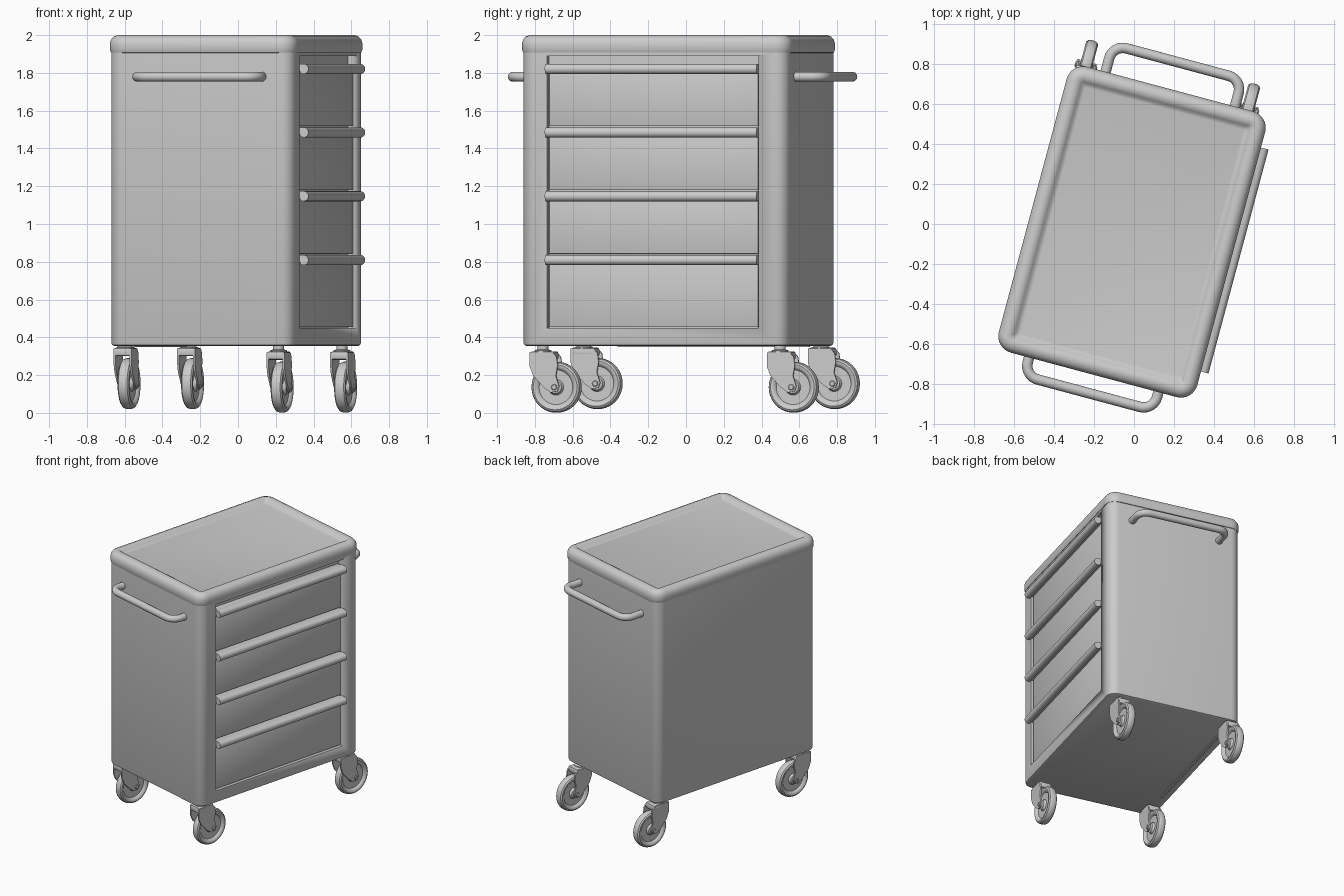
import bpy, bmesh, math
from mathutils import Matrix, Vector

if "Cube" in bpy.data.objects:
    bpy.data.objects.remove(bpy.data.objects["Cube"])

# whole cart is turned slightly about the vertical axis
PLACE = Matrix.Translation((-0.01, -0.04, 0)) @ Matrix.Rotation(math.radians(-15), 4, 'Z')

grey = bpy.data.materials.new("light_grey")
grey.diffuse_color = (0.6, 0.6, 0.6, 1)
grey.use_nodes = True
grey.node_tree.nodes["Principled BSDF"].inputs["Base Color"].default_value = grey.diffuse_color


def finish(name, bm, angle=35):
    bmesh.ops.recalc_face_normals(bm, faces=bm.faces)
    me = bpy.data.meshes.new(name)
    bm.to_mesh(me)
    bm.free()
    ob = bpy.data.objects.new(name, me)
    bpy.context.collection.objects.link(ob)
    ob.matrix_world = PLACE
    me.materials.append(grey)
    bpy.ops.object.select_all(action='DESELECT')
    ob.select_set(True)
    bpy.context.view_layer.objects.active = ob
    bpy.ops.object.shade_smooth_by_angle(angle=math.radians(angle))
    return ob


def skin(bm, rings, closed=False):
    """Bridge rings of points; cap both ends unless closed."""
    vs = [[bm.verts.new(p) for p in r] for r in rings]
    n = len(vs[0])
    pairs = list(zip(vs, vs[1:])) + ([(vs[-1], vs[0])] if closed else [])
    for a, b in pairs:
        for i in range(n):
            j = (i + 1) % n
            bm.faces.new((a[i], a[j], b[j], b[i]))
    if not closed:
        bm.faces.new(vs[0])
        bm.faces.new(vs[-1])


def rounded_ring(a, b, r, z, steps=8):
    pts = []
    for k, (sx, sy) in enumerate(((1, 1), (-1, 1), (-1, -1), (1, -1))):
        for i in range(steps + 1):
            t = math.pi / 2 * (k + i / steps)
            pts.append((sx * (a - r) + r * math.cos(t), sy * (b - r) + r * math.sin(t), z))
    return pts


def loft(name, a, b, r, profile):
    bm = bmesh.new()
    skin(bm, [rounded_ring(a - d, b - d, max(r - d, 0.015), z) for d, z in profile])
    return finish(name, bm)


def box(name, lo, hi, bevel=0.0):
    bm = bmesh.new()
    bmesh.ops.create_cube(bm, size=1)
    for v in bm.verts:
        v.co = [(l + h) / 2 + c * (h - l) for l, h, c in zip(lo, hi, v.co)]
    if bevel:
        bmesh.ops.bevel(bm, geom=bm.edges[:], offset=bevel, segments=2, affect='EDGES', profile=0.5)
    return finish(name, bm)


def lathe_x(name, center, profile, closed=False, n=40):
    """Turn (x, radius) points around an axis along x."""
    bm = bmesh.new()
    skin(bm, [[Vector(center) + Vector((x, r * math.cos(2 * math.pi * i / n), r * math.sin(2 * math.pi * i / n)))
               for i in range(n)] for x, r in profile], closed)
    return finish(name, bm)


def extrude_x(name, x0, x1, outline):
    """Extrude a (y, z) outline along x."""
    bm = bmesh.new()
    skin(bm, [[(x, y, z) for y, z in outline] for x in (x0, x1)])
    return finish(name, bm)


# cabinet with a shallow opening for the drawers
cabinet = loft("cabinet", 0.505, 0.73, 0.07,
               [(0.015, 0.355), (0.004, 0.36), (0, 0.37), (0, 1.915)])
cutter = box("opening_cutter", (0.46, -0.585, 0.45), (0.6, 0.575, 1.89))
mod = cabinet.modifiers.new("opening", 'BOOLEAN')
mod.object = cutter
mod.solver = 'EXACT'
bpy.context.view_layer.objects.active = cabinet
bpy.ops.object.modifier_apply(modifier=mod.name)
bpy.data.objects.remove(cutter)

# rounded worktop with a raised lip
loft("worktop", 0.514, 0.74, 0.085,
     [(0.02, 1.903), (0.006, 1.908), (0, 1.925), (0, 1.955), (0.006, 1.976), (0.02, 1.992),
      (0.042, 2.0), (0.062, 1.997), (0.076, 1.988), (0.086, 1.976), (0.1, 1.972)])

# thin strip under the left bottom edge
box("bottom_strip", (-0.45, -0.45, 0.348), (-0.43, 0.6, 0.36))

# drawers, each with a full-width grip along its top edge
TOPS = [1.848, 1.512, 1.174, 0.836]
for i, top in enumerate(TOPS):
    bottom = TOPS[i + 1] + 0.006 if i < 3 else 0.455
    box(f"drawer_front_{i + 1}", (0.45, -0.577, bottom), (0.49, 0.567, top - 0.003), 0.003)
    bm = bmesh.new()
    section = [(0.487, top)]
    section += [(0.527 + 0.026 * math.cos(t), top - 0.027 + 0.027 * math.sin(t))
                for t in [math.pi / 2 - math.pi * k / 10 for k in range(11)]]
    section += [(0.512, top - 0.05), (0.506, top - 0.038), (0.487, top - 0.034)]
    skin(bm, [[(x, y, z) for x, z in section] for y in (-0.585, 0.575)])
    finish(f"drawer_grip_{i + 1}", bm)


# bent tube handles on the two ends
def push_handle(name, side, reach):
    path = [(-0.335, 0.715)]
    for s, start in ((-1, math.pi), (1, math.pi / 2)):
        for k in range(9):
            t = start - math.pi / 2 * k / 8
            path.append((s * 0.265 + 0.07 * math.cos(t), reach - 0.07 + 0.07 * math.sin(t)))
    path.append((0.335, 0.715))
    bm = bmesh.new()
    pts = [Vector((x, y * side, 1.78)) for x, y in path]
    rings = []
    for i, p in enumerate(pts):
        d = (pts[min(i + 1, len(pts) - 1)] - pts[max(i - 1, 0)]).normalized()
        across = d.cross(Vector((0, 0, 1)))
        rings.append([p + 0.026 * (math.cos(t) * across + math.sin(t) * Vector((0, 0, 1)))
                      for t in [2 * math.pi * k / 14 for k in range(14)]])
    skin(bm, rings)
    finish(name, bm)


push_handle("front_handle", -1, 0.835)
push_handle("back_handle", 1, 0.88)

# swivel casters
TYRE = [(0.014, 0.092), (0.022, 0.098), (0.030, 0.108), (0.031, 0.120), (0.024, 0.130), (0.010, 0.135)]
HUB = [(0.034, 0.024), (0.030, 0.034), (0.014, 0.042)]
half = HUB + TYRE
FORK = [(-0.135, 0.185), (-0.135, 0.11), (-0.115, 0.06), (-0.06, 0.0), (-0.02, -0.028), (0.015, -0.022),
        (0.026, 0.005), (0.008, 0.06), (0.018, 0.115), (0.012, 0.16), (-0.01, 0.185)]
for sx, x, z in (("left", -0.437, 0.155), ("right", 0.402, 0.136)):
    for sy, y in (("front", -0.56), ("back", 0.74)):
        tag = f"{sy}_{sx}"
        lathe_x(f"wheel_{tag}", (x, y, z), [(-a, r) for a, r in half] + half[::-1])
        lathe_x(f"axle_{tag}", (x, y, z), [(-0.056, 0.012), (-0.053, 0.016), (0.053, 0.016), (0.056, 0.012)], n=12)
        # two side plates joined by a crown
        for s in (-1, 1):
            extrude_x(f"fork_plate_{tag}", x + s * 0.038, x + s * 0.049, [(y + a, z + b) for a, b in FORK])
        box(f"fork_crown_{tag}", (x - 0.049, y - 0.135, z + 0.145), (x + 0.049, y + 0.0, z + 0.19), 0.012)
        # swivel stem
        bm = bmesh.new()
        skin(bm, [[(x + r * math.cos(math.pi * k / 8), y - 0.075 + r * math.sin(math.pi * k / 8), h)
                   for k in range(16)] for r, h in ((0.045, z + 0.18), (0.045, z + 0.195), (0.03, z + 0.2), (0.03, 0.362))])
        finish(f"stem_{tag}", bm)
